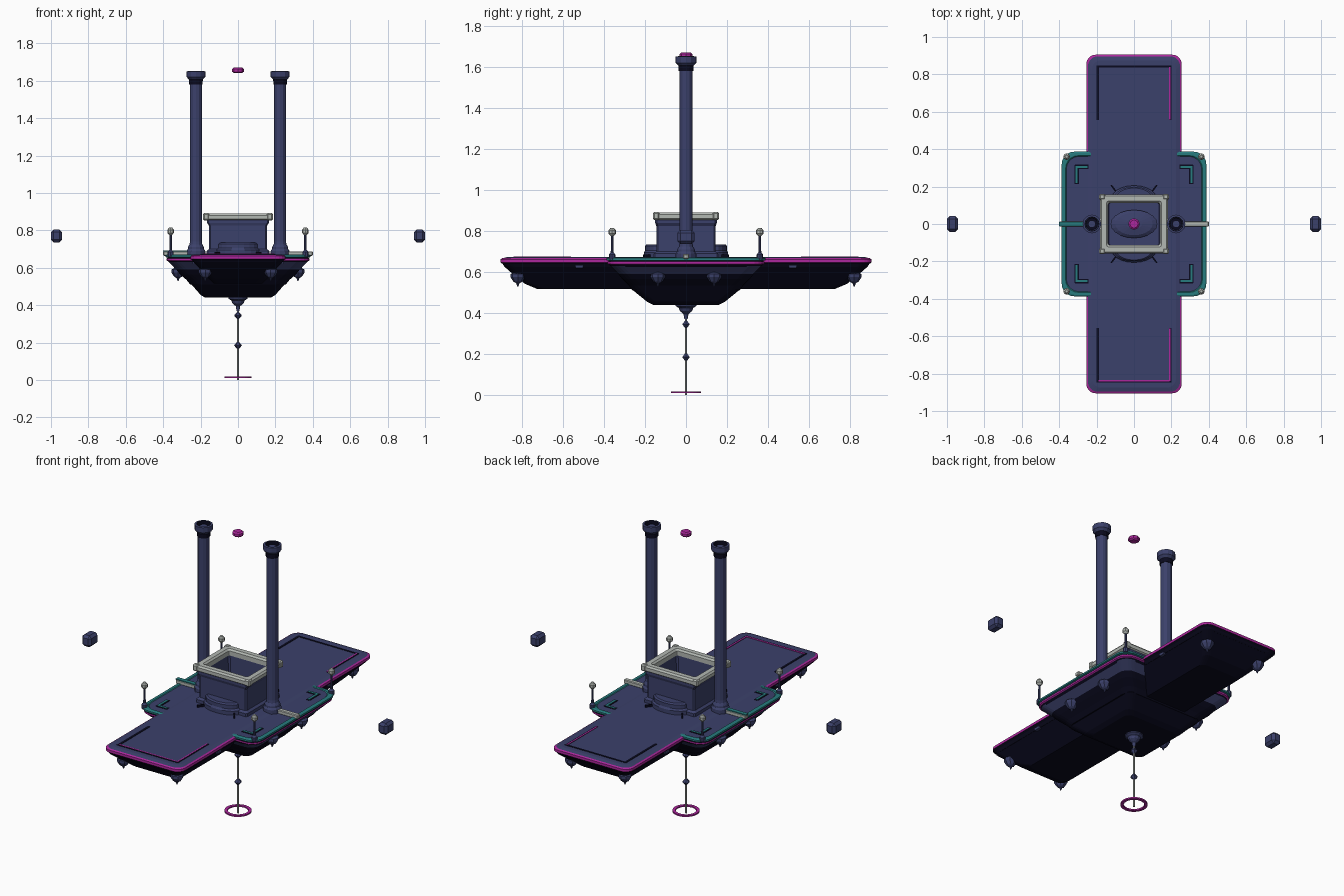
import bpy, bmesh
from math import pi, cos, sin
from mathutils import Vector

cube = bpy.data.objects.get("Cube")
if cube:
    bpy.data.objects.remove(cube, do_unlink=True)


def material(name, rgb):
    m = bpy.data.materials.new(name)
    m.use_nodes = True
    m.diffuse_color = (*rgb, 1)
    m.node_tree.nodes["Principled BSDF"].inputs["Base Color"].default_value = (*rgb, 1)
    return m


NAVY = material("navy", (.044, .052, .145))
HULL = material("dark_indigo", (.003, .003, .013))
MAGENTA = material("magenta", (.42, .02, .34))
TEAL = material("teal", (.02, .2, .21))
PALE = material("pale_grey", (.45, .48, .45))


def finish(name, bm, mats, loc=(0, 0, 0)):
    bmesh.ops.remove_doubles(bm, verts=bm.verts, dist=1e-5)
    bmesh.ops.recalc_face_normals(bm, faces=bm.faces)
    me = bpy.data.meshes.new(name)
    bm.to_mesh(me)
    bm.free()
    for m in mats:
        me.materials.append(m)
    ob = bpy.data.objects.new(name, me)
    ob.location = loc
    bpy.context.collection.objects.link(ob)
    return ob


def skin(name, rings, mats, loc=(0, 0, 0), closed=False):
    """Join rings of points; mats gives one material per band."""
    bm = bmesh.new()
    loops = [[bm.verts.new(p) for p in ring] for ring in rings]
    slots = list(dict.fromkeys(mats))
    pairs = list(zip(loops, loops[1:])) + ([(loops[-1], loops[0])] if closed else [])
    n = len(loops[0])
    for k, (a, b) in enumerate(pairs):
        for i in range(n):
            j = (i + 1) % n
            f = bm.faces.new((a[i], a[j], b[j], b[i]))
            f.material_index = slots.index(mats[min(k, len(mats) - 1)])
    if not closed:
        bm.faces.new(loops[0][::-1]).material_index = slots.index(mats[0])
        bm.faces.new(loops[-1]).material_index = slots.index(mats[-1])
    return finish(name, bm, slots, loc)


def rounded(hx, hy, z, r, seg):
    pts = []
    for q, (sx, sy) in enumerate([(1, 1), (-1, 1), (-1, -1), (1, -1)]):
        for i in range(seg + 1):
            a = (q + i / seg) * pi / 2
            pts.append((sx * (hx - r) + r * cos(a), sy * (hy - r) + r * sin(a), z))
    return pts


def loft(name, levels, mats, r, closed=False, seg=5):
    return skin(name, [rounded(x, y, z, r, seg) for x, y, z in levels], mats, closed=closed)


def lathe(name, profile, mats, loc, sides=12, closed=False):
    rings = [[(r * cos(2 * pi * i / sides), r * sin(2 * pi * i / sides), z)
              for i in range(sides)] for r, z in profile]
    return skin(name, rings, mats, loc, closed=closed)


def box(name, loc, half, mat, bevel=0):
    bm = bmesh.new()
    bmesh.ops.create_cube(bm, size=2)
    for v in bm.verts:
        v.co = Vector([c * h for c, h in zip(v.co, half)])
    if bevel:
        bmesh.ops.bevel(bm, geom=bm.edges[:], offset=bevel, segments=1, affect='EDGES')
    return finish(name, bm, [mat], loc)


SIDES = (-1, 1)

# Long deck with magenta rim and the stepped hull under it
loft("long_deck", [(.235, .885, .625), (.245, .895, .64), (.255, .905, .647), (.255, .905, .662),
                   (.246, .896, .667), (.225, .875, .672)],
     [HULL, HULL, MAGENTA, MAGENTA, NAVY], .05)
loft("long_hull", [(.13, .725, .517), (.155, .785, .542), (.205, .85, .595), (.238, .89, .63)], [HULL], .035)

# Cross deck with a teal rim over a magenta line
loft("cross_deck", [(.365, .365, .625), (.376, .376, .636), (.382, .382, .64), (.382, .382, .65),
                    (.376, .376, .654), (.387, .387, .657), (.387, .387, .667), (.38, .38, .671),
                    (.366, .366, .671), (.362, .362, .667)],
     [HULL, MAGENTA, MAGENTA, HULL, TEAL, TEAL, TEAL, TEAL, TEAL, NAVY], .07)
loft("cross_hull", [(.255, .26, .51), (.275, .28, .535), (.31, .31, .565), (.33, .33, .59), (.37, .37, .63)],
     [HULL, HULL, HULL, NAVY], .06)
loft("belly", [(.175, .16, .44), (.2, .19, .455), (.25, .26, .512), (.25, .26, .54)], [HULL], .04)

# Inlaid lines on the deck
for s in SIDES:
    box("deck_end_line", (0, s * .842, .672), (.2, .006, .002), HULL)
    for t in SIDES:
        box("deck_side_line", (t * .193, s * .7, .672), (.007, .145, .002), HULL)
        box("corner_groove_long", (t * .307, s * .265, .667), (.012, .05, .002), HULL)
        box("corner_groove_short", (t * .28, s * .305, .667), (.036, .012, .002), HULL)
        box("corner_line_long", (t * .307, s * .265, .669), (.006, .045, .002), TEAL)
        box("corner_line_short", (t * .28, s * .305, .669), (.032, .006, .002), TEAL)
        box("hull_clip", (t * .232, s * .52, .625), (.012, .018, .006), NAVY)
    box("magenta_side_line", (.19, s * .7, .673), (.004, .14, .002), MAGENTA)
box("magenta_end_line", (0, -.837, .673), (.19, .004, .002), MAGENTA)

# Tall columns, hollow at the top with a dark well
column = [(.05, .665), (.05, .69), (.043, .7), (.043, .71), (.034, .725), (.032, .74),
          (.032, 1.59), (.036, 1.605), (.05, 1.62), (.05, 1.65), (.038, 1.652), (.036, 1.58), (.02, 1.58),
          (.02, 1.64)]
for s in SIDES:
    lathe("column", column, [NAVY] * 10 + [HULL, HULL, NAVY], (s * .225, 0, 0))
    # Horizontal bar and floating block beside each column
    box("side_bar", (s * .33, 0, .676), (.07, .014, .012), PALE, .004)
    box("floating_block", (s * .97, 0, .77), (.03, .042, .034), NAVY, .014)
box("bar_stripe", (-.33, 0, .689), (.07, .012, .003), TEAL)

# Floating gem between the column tops
lathe("floating_gem", [(.022, 1.641), (.031, 1.648), (.031, 1.663), (.022, 1.67)], [MAGENTA], (0, 0, 0), 8)

# Open box with a pale rim
loft("open_box", [(.168, .158, .66), (.168, .158, .69), (.155, .145, .7), (.155, .145, .825), (.165, .15, .84),
                  (.165, .15, .87), (.142, .118, .87), (.135, .112, .72)], [NAVY], .008, seg=1)
loft("box_rim", [(.17, .148, .853), (.183, .158, .86), (.183, .158, .88), (.175, .15, .89),
                 (.147, .122, .89), (.138, .113, .88), (.138, .113, .853)], [PALE], .01, closed=True, seg=2)
for s in SIDES:
    for t in SIDES:
        box("rim_corner", (s * .17, t * .145, .873), (.017, .016, .02), PALE, .007)
oval = lathe("oval_cushion", [(1, .715), (1, .73), (.8, .742), (.35, .75)], [NAVY], (0, 0, 0), 20)
oval.scale = (.125, .075, 1)

# Half-round steps and struts at the front and back of the box
for s in SIDES:
    arcs = [[(.118 * r * cos(pi * i / 10), s * (.14 + .066 * r * sin(pi * i / 10)), z) for i in range(11)]
            for r, z in [(1, .665), (1, .695), (.9, .705), (.9, .727), (.8, .735)]]
    skin("half_round_step", arcs, [NAVY])
    for t in SIDES:
        strut = box("step_strut", (t * .105, s * .185, .677), (.004, .028, .008), HULL)
        strut.rotation_euler.z = -s * t * .65

# Lamp posts at the cross deck corners, drop finials under the hull
post = [(.016, .66), (.016, .685), (.007, .695), (.006, .78)]
ball = [(.008, .776), (.018, .787), (.018, .803), (.008, .815)]
drop = [(.022, .62), (.022, .597), (.036, .59), (.036, .575), (.022, .553), (.008, .545), (.003, .53)]
for s in SIDES:
    for t in SIDES:
        lathe("lamp_post", post, [NAVY], (s * .36, t * .36, 0), 8)
        lathe("lamp_ball", ball, [PALE], (s * .36, t * .36, 0), 8)
        lathe("end_drop", drop, [NAVY], (s * .175, t * .82, 0), 8)
        lathe("side_drop", drop, [NAVY], (s * .32, t * .137, 0), 8)

# Central pendant with beads and a ring
lathe("pendant_cap", [(.05, .45), (.05, .434), (.036, .425), (.03, .41), (.012, .395), (.008, .37)],
      [NAVY], (0, 0, 0))
lathe("pendant_rod", [(.006, 0), (.006, .4)], [PALE], (0, 0, 0), 6)
for z in (.345, .185):
    lathe("pendant_bead", [(.004, -.02), (.021, 0), (.004, .02)], [NAVY], (0, 0, z), 6)
lathe("pendant_ring", [(.073, .01), (.073, .018), (.056, .018), (.056, .01)], [MAGENTA], (0, 0, 0), 24, True)
